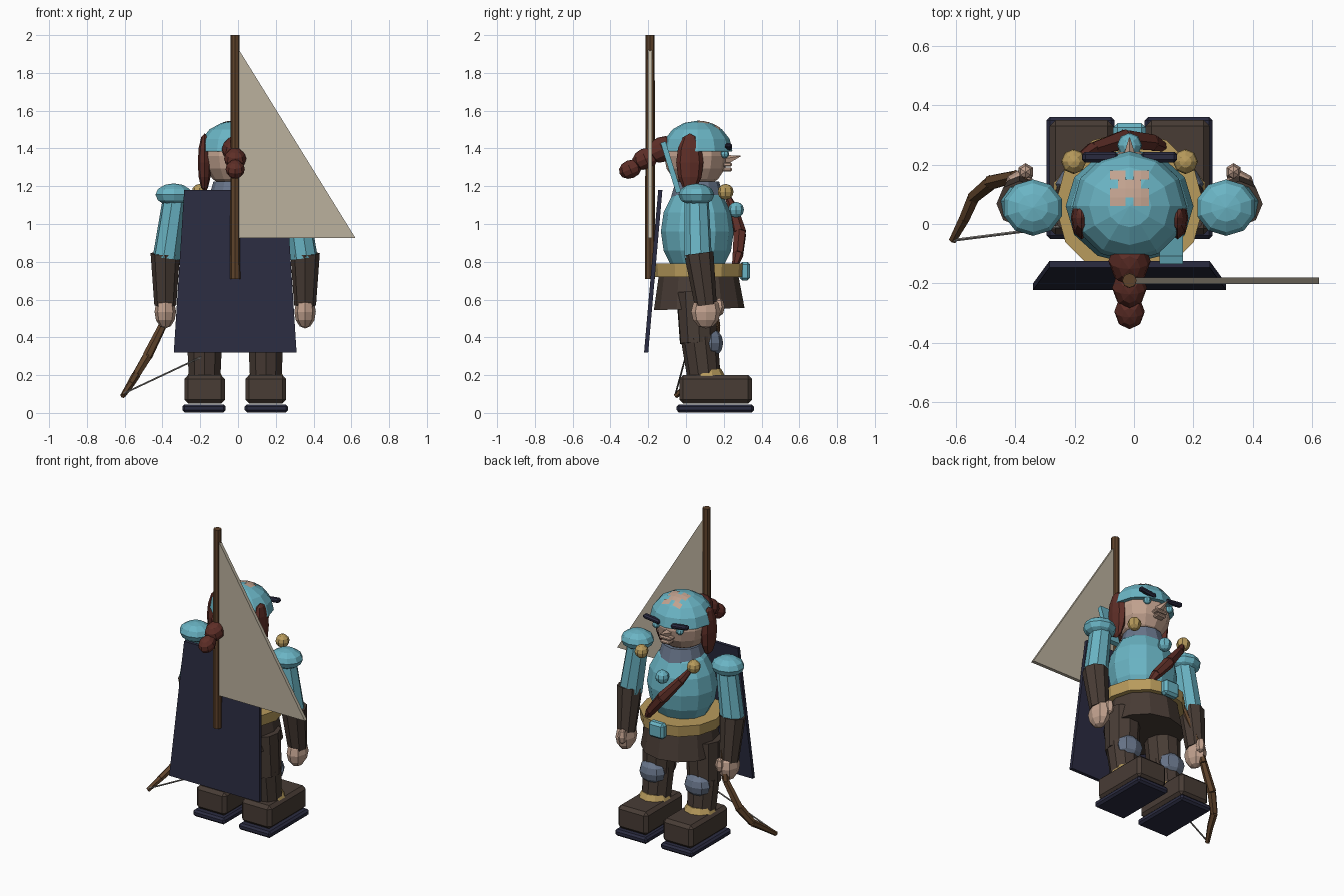
import bpy, bmesh, math
from mathutils import Vector, Matrix

old = bpy.data.objects.get("Cube")
if old:
    bpy.data.objects.remove(old, do_unlink=True)

CX = -0.015  # the figure stands slightly off the origin


def material(name, hexa):
    def lin(i):
        c = int(hexa[i:i + 2], 16) / 255
        return c / 12.92 if c < 0.04045 else ((c + 0.055) / 1.055) ** 2.4
    col = (lin(0), lin(2), lin(4), 1)
    m = bpy.data.materials.new(name)
    m.use_nodes = True
    m.diffuse_color = col
    m.node_tree.nodes["Principled BSDF"].inputs["Base Color"].default_value = col
    return m


TEAL = material("teal", "6AB4C4")
NAVY = material("navy", "2A2B40")
LEATHER = material("dark leather", "483C35")
GOLD = material("gold", "B89B5C")
WOOD = material("wood", "5F432B")
HAIR = material("red hair", "5E2E27")
SKIN = material("skin", "C2A28F")
CLOTH = material("sail cloth", "BBB19E")
STEEL = material("steel", "68758A")
CORD = material("cord", "85817C")


def finish(name, bm, mat):
    bmesh.ops.recalc_face_normals(bm, faces=bm.faces)
    me = bpy.data.meshes.new(name)
    bm.to_mesh(me)
    bm.free()
    me.materials.append(mat)
    ob = bpy.data.objects.new(name, me)
    bpy.context.collection.objects.link(ob)
    return ob


def ball(name, mat, loc, rad, seg=10, rings=6, tilt=0, cut=None):
    """Faceted ellipsoid, optionally trimmed below height cut."""
    bm = bmesh.new()
    bmesh.ops.create_uvsphere(bm, u_segments=seg, v_segments=rings, radius=1)
    bm.transform(Matrix.Translation(loc) @ Matrix.Rotation(tilt, 4, 'X') @ Matrix.Diagonal((*rad, 1)))
    if cut is not None:
        geom = bm.verts[:] + bm.edges[:] + bm.faces[:]
        bmesh.ops.bisect_plane(bm, geom=geom, plane_co=(0, 0, cut), plane_no=(0, 0, -1), clear_outer=True)
        bmesh.ops.holes_fill(bm, edges=[e for e in bm.edges if e.is_boundary])
    return finish(name, bm, mat)


def box(name, mat, loc, size, bevel=0.0, tilt=0, roll=0):
    bm = bmesh.new()
    bmesh.ops.create_cube(bm, size=1)
    bm.transform(Matrix.Diagonal((*size, 1)))
    if bevel:
        bmesh.ops.bevel(bm, geom=bm.edges[:], offset=bevel, segments=1, affect='EDGES')
    bm.transform(Matrix.Translation(loc) @ Matrix.Rotation(tilt, 4, 'X') @ Matrix.Rotation(roll, 4, 'Y'))
    return finish(name, bm, mat)


def limb(name, mat, points, radii, seg=8):
    """Chain of tapered cylinders along a path."""
    bm = bmesh.new()
    pts = [Vector(p) for p in points]
    for a, b, ra, rb in zip(pts, pts[1:], radii, radii[1:]):
        d = b - a
        m = Matrix.Translation((a + b) / 2) @ d.to_track_quat('Z', 'Y').to_matrix().to_4x4()
        bmesh.ops.create_cone(bm, cap_ends=True, segments=seg, radius1=ra, radius2=rb, depth=d.length, matrix=m)
    return finish(name, bm, mat)


def plate(name, mat, outline, offset):
    """Planar outline given a thickness along offset."""
    bm = bmesh.new()
    f = bm.faces.new([bm.verts.new(p) for p in outline])
    r = bmesh.ops.extrude_face_region(bm, geom=[f])
    bmesh.ops.translate(bm, vec=offset, verts=[v for v in r["geom"] if isinstance(v, bmesh.types.BMVert)])
    return finish(name, bm, mat)


# Paired parts
for s, side in ((1, "left"), (-1, "right")):
    def X(d):
        return CX + s * d
    # Feet and legs
    box(side + "_sole", NAVY, (X(0.165), 0.155, 0.024), (0.23, 0.41, 0.042), 0.012)
    box(side + "_boot", LEATHER, (X(0.162), 0.157, 0.125), (0.215, 0.385, 0.15), 0.02)
    limb(side + "_boot_cuff", GOLD, [(X(0.162), 0.11, 0.19), (X(0.162), 0.11, 0.235)], (0.1, 0.075), 10)
    limb(side + "_shin", LEATHER, [(X(0.162), 0.095, 0.19), (X(0.162), 0.07, 0.4)], (0.088, 0.098), 10)
    limb(side + "_thigh", LEATHER, [(X(0.162), 0.065, 0.37), (X(0.15), 0.055, 0.64)], (0.1, 0.11), 10)
    ball(side + "_knee_pad", STEEL, (X(0.162), 0.135, 0.37), (0.088, 0.062, 0.075), 8)
    # Arms
    ball(side + "_pauldron", TEAL, (X(0.325), 0.055, 1.155), (0.102, 0.095, 0.06))
    limb(side + "_upper_arm", TEAL, [(X(0.315), 0.055, 1.16), (X(0.365), 0.065, 0.82)], (0.065, 0.073))
    limb(side + "_forearm", LEATHER, [(X(0.37), 0.068, 0.845), (X(0.37), 0.105, 0.57)], (0.078, 0.058))
    ball(side + "_hand", SKIN, (X(0.37), 0.105, 0.535), (0.057, 0.078, 0.088), 8)
    ball(side + "_thumb", SKIN, (X(0.35), 0.175, 0.56), (0.028, 0.03, 0.05), 6, 4)
    # Face, side hair and collar studs
    ball(side + "_hair", HAIR, (X(0.162), 0.02, 1.325), (0.036, 0.072, 0.155), 8, 6)
    box(side + "_eyebrow", NAVY, (X(0.1), 0.225, 1.41), (0.12, 0.035, 0.028), 0.009, roll=s * -0.12)
    ball(side + "_eye", TEAL, (X(0.085), 0.205, 1.37), (0.024, 0.024, 0.022), 8)
    ball(side + "_shoulder_stud", GOLD, (X(0.188), 0.21, 1.17), (0.042, 0.042, 0.042), 8)

# Torso, skirt and belt
ball("torso", TEAL, (CX, 0.06, 0.96), (0.215, 0.193, 0.265), 12, 8)
limb("skirt", LEATHER, [(CX, 0.07, 0.55), (CX, 0.065, 0.76)], (0.24, 0.205), 12)
limb("belt", GOLD, [(CX, 0.065, 0.72), (CX, 0.065, 0.79)], (0.244, 0.25), 12)
box("buckle", TEAL, (CX, 0.312, 0.75), (0.11, 0.055, 0.1), 0.015)
limb("collar", STEEL, [(CX, 0.06, 1.14), (CX, 0.06, 1.225)], (0.14, 0.115), 12)
ball("chest_stud", TEAL, (CX, 0.265, 1.075), (0.042, 0.042, 0.042), 8)
limb("baldric", HAIR, [(0.11, 0.255, 0.76), (0.06, 0.275, 0.84), (-0.03, 0.285, 0.95),
                       (-0.14, 0.25, 1.08), (-0.2, 0.21, 1.17)], (0.012, 0.03, 0.036, 0.026, 0.012), 6)

# Head with cap
ball("head", SKIN, (CX, 0.052, 1.36), (0.17, 0.168, 0.172), 12, 8)
CAP, CAP_R = (CX, 0.06, 1.39), (0.192, 0.185, 0.157)
ball("cap", TEAL, CAP, CAP_R, 12, 8, cut=1.385)
limb("nose", SKIN, [(CX, 0.2, 1.335), (CX, 0.29, 1.36)], (0.032, 0.002), 5)
for name, z, w in (("upper_lip", 1.315, 0.085), ("lower_lip", 1.288, 0.065)):
    box(name, SKIN, (CX, 0.218, z), (w, 0.05, 0.022), 0.007)

# Painted emblem that follows the crown of the cap
bm = bmesh.new()
for j, row in enumerate(("XX.XX", ".XXX.", "XXXXX", "XX.XX")):
    for i, cell in enumerate(row):
        if cell == "X":
            ring = []
            for a, b in ((i, j), (i + 1, j), (i + 1, j + 1), (i, j + 1)):
                px, py = CX - 0.065 + a * 0.026, 0.18 - b * 0.03
                u, v = (px - CAP[0]) / CAP_R[0], (py - CAP[1]) / CAP_R[1]
                ring.append(bm.verts.new((px, py, CAP[2] + CAP_R[2] * math.sqrt(1 - u * u - v * v) + 0.001)))
            bm.faces.new(ring)
bmesh.ops.remove_doubles(bm, verts=bm.verts, dist=0.0005)
finish("cap_emblem", bm, SKIN)

# Ponytail and cap ribbon
for k, (y, z, r) in enumerate(((-0.125, 1.395, 0.075), (-0.215, 1.345, 0.062), (-0.295, 1.29, 0.054))):
    ball("ponytail_%d" % (k + 1), HAIR, (CX, y, z), (r * 0.95, r * 1.15, r * 0.9), 8, 6, tilt=0.4)
box("cap_ribbon", TEAL, (0.125, -0.08, 1.3), (0.08, 0.028, 0.28), 0.0, tilt=0.3)

# Cape, pole and sail
plate("cape", NAVY, [(-0.285, -0.125, 1.18), (0.255, -0.125, 1.18), (0.31, -0.2, 0.32), (-0.34, -0.2, 0.32)],
      (0, -0.022, 0))
limb("pole", WOOD, [(CX, -0.19, 0.71), (CX, -0.19, 2.0)], (0.027, 0.024))
plate("sail", CLOTH, [(0, -0.18, 1.93), (0.622, -0.18, 0.925), (0, -0.18, 0.925)], (0, -0.022, 0))

# Bow held in the right hand, with its string
limb("bow", WOOD, [(-0.31, 0.08, 0.85), (-0.37, 0.14, 0.6), (-0.4, 0.16, 0.46), (-0.48, 0.14, 0.3),
                   (-0.54, 0.09, 0.2), (-0.57, 0.02, 0.15), (-0.61, -0.055, 0.09)],
     (0.014, 0.018, 0.022, 0.027, 0.023, 0.02, 0.014), 6)
limb("bow_string", CORD, [(-0.61, -0.055, 0.1), (-0.1, 0.01, 0.34)], (0.005, 0.005), 5)
